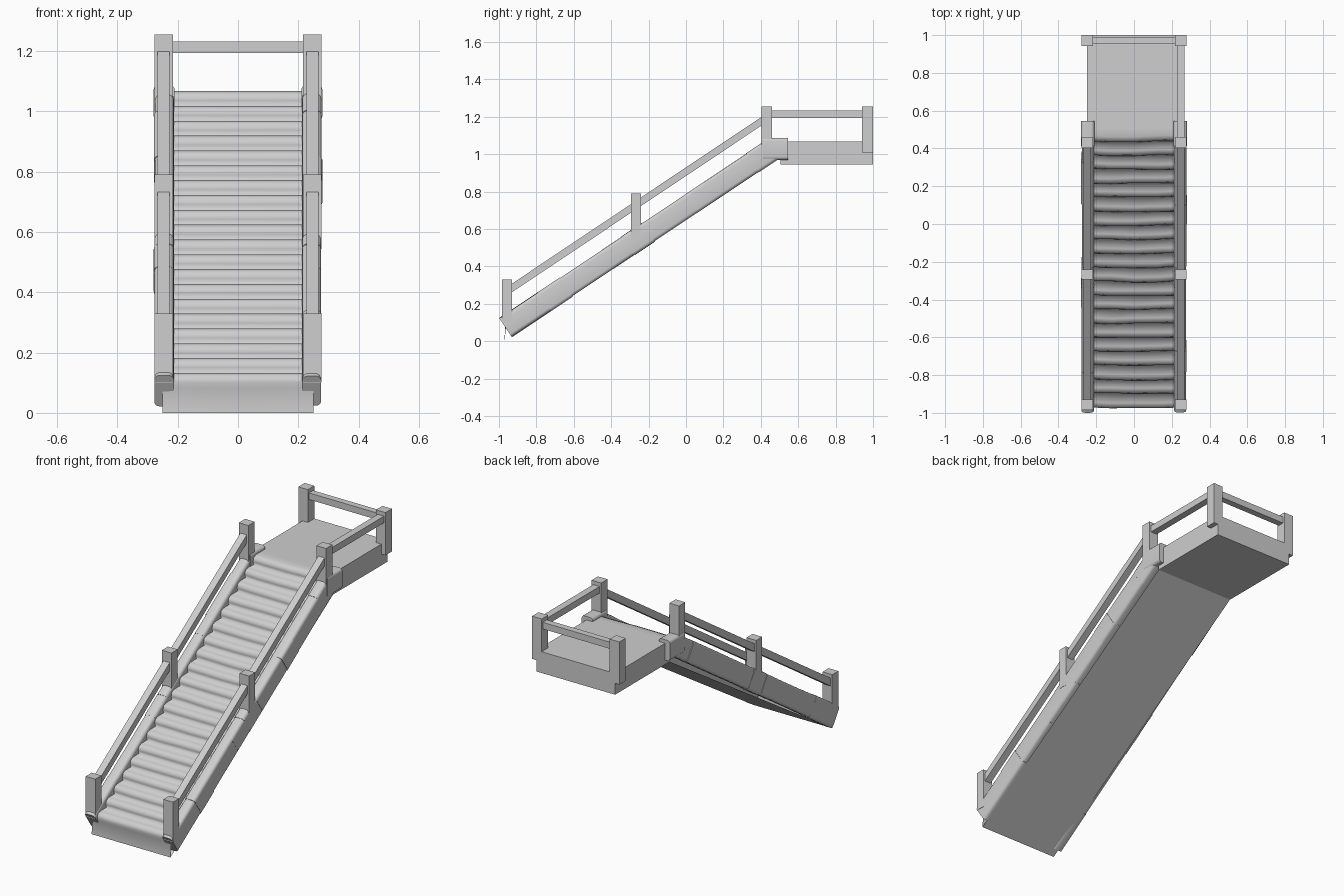
import bpy, bmesh, math, random
from mathutils import Matrix, Vector

random.seed(4)
if "Cube" in bpy.data.objects:
    bpy.data.objects.remove(bpy.data.objects["Cube"])

grey = bpy.data.materials.new("light_grey")
grey.use_nodes = True
COLOUR = (0.62, 0.62, 0.62, 1)
grey.diffuse_color = COLOUR
grey.node_tree.nodes["Principled BSDF"].inputs["Base Color"].default_value = COLOUR

SLOPE = 0.667
PITCH = math.atan(SLOPE)


def finish(bm, name, smooth=None):
    mesh = bpy.data.meshes.new(name)
    bm.to_mesh(mesh)
    bm.free()
    mesh.materials.append(grey)
    obj = bpy.data.objects.new(name, mesh)
    bpy.context.collection.objects.link(obj)
    if smooth:
        bpy.ops.object.select_all(action='DESELECT')
        obj.select_set(True)
        bpy.context.view_layer.objects.active = obj
        bpy.ops.object.shade_smooth_by_angle(angle=math.radians(smooth))
    return obj


def box(name, x, y, z, bevel=0, tilt=0, shear=0):
    """Box between (min, max) pairs; optional tilt about x, shear along y, rounded long edges."""
    bm = bmesh.new()
    bmesh.ops.create_cube(bm, size=1)
    mid = Vector([sum(p) / 2 for p in (x, y, z)])
    size = [p[1] - p[0] for p in (x, y, z)]
    for v in bm.verts:
        v.co = Vector([c * s for c, s in zip(v.co, size)])
        v.co.z += shear * v.co.y
    if bevel:
        lengthwise = [e for e in bm.edges
                      if abs(e.verts[0].co.y - e.verts[1].co.y) > size[1] / 2]
        bmesh.ops.bevel(bm, geom=lengthwise, offset=bevel, segments=4,
                        profile=0.5, affect='EDGES')
    bm.transform(Matrix.Translation(mid) @ Matrix.Rotation(tilt, 4, 'X'))
    return finish(bm, name, 50 if bevel else None)


def sheet(name, profile, half_width, stations=1, wobble=None, smooth=None):
    """Sweep a (y, z) profile across x without end caps."""
    bm = bmesh.new()
    rows = []
    for i, (y, z) in enumerate(profile):
        row = []
        for j in range(stations + 1):
            t = 2 * j / stations - 1
            dy = wobble(i, j, t) if wobble else 0
            row.append(bm.verts.new((t * half_width, y + dy, z)))
        rows.append(row)
    for a, b in zip(rows, rows[1:]):
        for j in range(stations):
            bm.faces.new((a[j], a[j + 1], b[j + 1], b[j]))
    return finish(bm, name, smooth)


# Bottom riser and softly rounded treads in one smooth sheet
COUNT, GOING, RISE = 20, 0.0742, 0.0492
NOSE = [(0.008, 0), (0, 0.018), (0.006, 0.04), (0.028, RISE)]
profile = [(-0.97, 0)]
for k in range(COUNT):
    profile += [(-0.974 + k * GOING + dy, 0.083 + k * RISE + dz) for dy, dz in NOSE]
profile.append((0.505, 1.067))
jitter = [[random.uniform(-0.004, 0.004) for _ in range(5)] for _ in range(COUNT)]


def tread_wobble(i, j, t):
    k = (i - 1) // len(NOSE)
    return jitter[k][j] + 0.006 * t * t if 0 <= k < COUNT else 0


sheet("stair_treads", profile, 0.25, 4, tread_wobble, 180)

# Sloping underside
sheet("stair_underside", [(0.505, 0.945), (-0.97, 0)], 0.25)

# Landing slab
box("landing", (-0.25, 0.25), (0.505, 1), (0.945, 1.067))

# Side parts on both sides
JOINTS = [-0.965, -0.757, -0.64, -0.42, -0.31, -0.2, 0.025, 0.13, 0.355, 0.46]
POSTS = {"bottom": (-0.985, -0.93, 0.1, 0.33), "middle": (-0.295, -0.24, 0.55, 0.79),
         "top": (0.403, 0.46, 1.0, 1.255), "back": (0.942, 1.0, 1.01, 1.255)}


def span(side, a, b):
    return tuple(sorted((side * a, side * b)))


for side, label in ((1, "left"), (-1, "right")):
    # Stone blocks of the sloping edge
    for n, (a, b) in enumerate(zip(JOINTS, JOINTS[1:])):
        y = (a + b) / 2
        z = 0.073 + SLOPE * (y - JOINTS[0])
        half = (b - a) / 2 / math.cos(PITCH)
        h = 0.06 + random.uniform(-0.002, 0.002)
        box(f"{label}_edge_block_{n + 1}",
            span(side, 0.213, 0.275 + random.uniform(0, 0.005)),
            (y - half, y + half), (z - h, z + h), 0.018, PITCH)
    box(f"{label}_edge_cap", span(side, 0.21, 0.28), (0.413, 0.546), (0.97, 1.087), 0.016)

    # Posts
    for name, (y0, y1, z0, z1) in POSTS.items():
        box(f"{label}_{name}_post", span(side, 0.216, 0.277), (y0, y1), (z0, z1))

    # Sloping handrails between posts
    for name, y0, y1 in (("lower", -0.935, -0.29), ("upper", -0.245, 0.408)):
        z = 0.285 + 0.668 * ((y0 + y1) / 2 + 0.93)
        box(f"{label}_{name}_handrail", span(side, 0.227, 0.267), (y0, y1),
            (z - 0.023, z + 0.023), shear=0.668)

# Landing rails: one side and the back
box("landing_side_rail", (0.227, 0.267), (0.455, 0.945), (1.194, 1.232))
box("landing_back_rail", (-0.22, 0.22), (0.953, 0.99), (1.194, 1.232))
